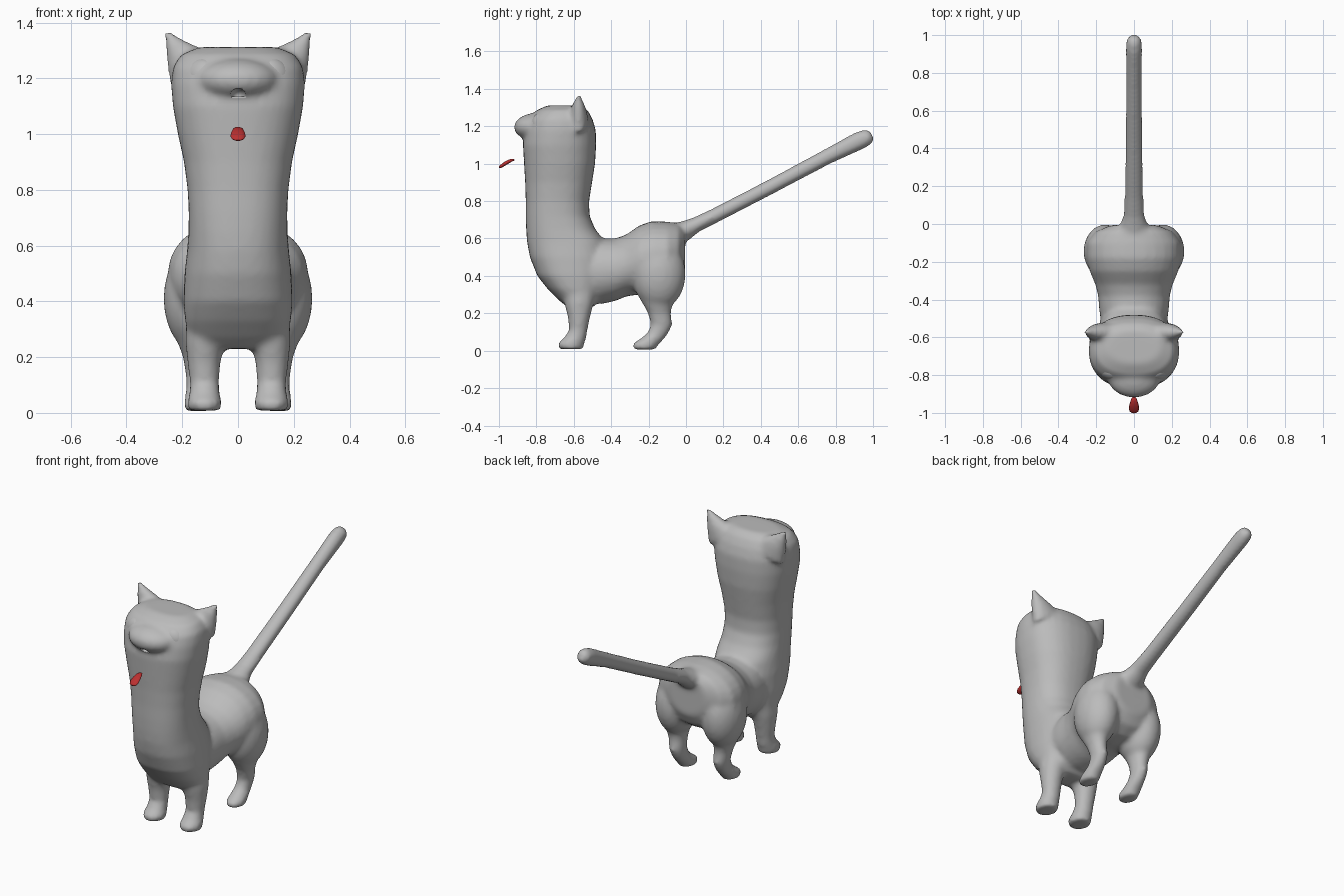
import bpy, bmesh, math
from mathutils import Vector, Matrix


def material(name, rgb):
    m = bpy.data.materials.new(name)
    m.diffuse_color = (*rgb, 1)
    return m


GREY = material("soft grey", (0.5, 0.5, 0.5))
RED = material("tongue red", (0.5, 0.03, 0.03))


def make_object(name, bm, mat):
    bmesh.ops.recalc_face_normals(bm, faces=bm.faces)
    for f in bm.faces:
        f.smooth = True
    me = bpy.data.meshes.new(name)
    bm.to_mesh(me)
    bm.free()
    me.materials.append(mat)
    ob = bpy.data.objects.new(name, me)
    bpy.context.collection.objects.link(ob)
    return ob


def loft(bm, rings, n=24, power=2.0):
    """Closed tube through rings of (centre, half axis u, half axis v)."""
    loops = []
    for c, u, v in rings:
        loop = []
        for i in range(n):
            a = 2 * math.pi * i / n
            cu, sv = math.cos(a), math.sin(a)
            p = Vector(c) + Vector(u) * math.copysign(abs(cu) ** (2 / power), cu) \
                + Vector(v) * math.copysign(abs(sv) ** (2 / power), sv)
            loop.append(bm.verts.new(p))
        loops.append(loop)
    faces = [bm.faces.new(loops[0]), bm.faces.new(loops[-1])]
    for a, b in zip(loops, loops[1:]):
        for i in range(n):
            j = (i + 1) % n
            faces.append(bm.faces.new((a[i], a[j], b[j], b[i])))
    bmesh.ops.recalc_face_normals(bm, faces=faces)


def ball(bm, centre, radii, rot=Matrix.Identity(4)):
    m = Matrix.Translation(centre) @ rot @ Matrix.Diagonal((*radii, 1))
    bmesh.ops.create_uvsphere(bm, u_segments=28, v_segments=16, radius=1, matrix=m)


body = bmesh.new()

# Chest, neck and head column: height, front y, back y, half width
column = [(0.23, -0.63, -0.50, 0.13), (0.27, -0.68, -0.46, 0.175), (0.33, -0.74, -0.44, 0.19),
          (0.40, -0.795, -0.42, 0.196), (0.50, -0.835, -0.41, 0.192), (0.58, -0.85, -0.43, 0.183),
          (0.65, -0.855, -0.485, 0.178), (0.72, -0.857, -0.515, 0.177), (0.80, -0.857, -0.518, 0.181),
          (0.90, -0.86, -0.502, 0.194), (1.00, -0.866, -0.486, 0.216), (1.10, -0.872, -0.48, 0.234),
          (1.18, -0.86, -0.482, 0.240), (1.24, -0.84, -0.50, 0.234), (1.285, -0.80, -0.525, 0.205),
          (1.312, -0.74, -0.56, 0.14)]
loft(body, [((0, (f + b) / 2, z), (w, 0, 0), (0, (b - f) / 2, 0)) for z, f, b, w in column], 32, 2.35)

# Muzzle
ball(body, (0, -0.80, 1.195), (0.145, 0.12, 0.076))

# Back and rump: y, bottom z, top z, half width
torso = [(-0.62, 0.27, 0.58, 0.16), (-0.45, 0.25, 0.60, 0.185), (-0.38, 0.265, 0.60, 0.19),
         (-0.32, 0.29, 0.62, 0.205), (-0.25, 0.30, 0.67, 0.235), (-0.18, 0.30, 0.694, 0.252),
         (-0.10, 0.31, 0.69, 0.25), (-0.04, 0.35, 0.68, 0.205), (-0.005, 0.42, 0.655, 0.12)]
loft(body, [((0, y, (a + b) / 2), (w, 0, 0), (0, 0, (b - a) / 2)) for y, a, b, w in torso], 28, 2.1)

# Tail: y, z, half width, half thickness
tail = [(-0.08, 0.61, 0.11, 0.07), (-0.01, 0.64, 0.075, 0.055), (0.05, 0.672, 0.055, 0.042),
        (0.15, 0.72, 0.05, 0.04), (0.45, 0.875, 0.046, 0.04), (0.75, 1.035, 0.042, 0.042),
        (0.93, 1.125, 0.044, 0.05), (0.975, 1.145, 0.04, 0.044), (0.995, 1.155, 0.022, 0.024)]
loft(body, [((0, y, z), (w, 0, 0), (0, -0.47 * t, 0.88 * t)) for y, z, w, t in tail], 16)

for s in (-1, 1):
    # Front legs: x, y, z, half width, half depth
    leg = [(0.105, -0.57, 0.36, 0.08, 0.10), (0.118, -0.572, 0.25, 0.071, 0.078),
           (0.122, -0.572, 0.18, 0.060, 0.060), (0.120, -0.576, 0.11, 0.053, 0.049),
           (0.120, -0.592, 0.07, 0.055, 0.060), (0.120, -0.615, 0.04, 0.062, 0.072),
           (0.120, -0.614, 0.008, 0.058, 0.064)]
    loft(body, [((s * x, y, z), (w, 0, 0), (0, d, 0)) for x, y, z, w, d in leg], 20)

    # Haunch and hind leg
    ball(body, (s * 0.152, -0.145, 0.41), (0.115, 0.143, 0.19))
    hind = [(0.16, -0.15, 0.36, 0.085, 0.13), (0.158, -0.155, 0.27, 0.065, 0.088),
            (0.150, -0.142, 0.20, 0.048, 0.062), (0.145, -0.130, 0.14, 0.043, 0.058),
            (0.143, -0.150, 0.095, 0.043, 0.057), (0.143, -0.185, 0.06, 0.047, 0.066),
            (0.143, -0.217, 0.035, 0.052, 0.073), (0.143, -0.222, 0.006, 0.046, 0.058)]
    loft(body, [((s * x, y, z), (w, 0, 0), (0, d, 0)) for x, y, z, w, d in hind], 20)

    # Ears: x, y, z, half breadth, half thickness
    ear = [(0.155, -0.575, 1.22, 0.105, 0.055), (0.195, -0.575, 1.275, 0.068, 0.046),
           (0.225, -0.575, 1.315, 0.040, 0.032), (0.246, -0.573, 1.348, 0.020, 0.018),
           (0.260, -0.571, 1.372, 0.008, 0.008)]
    loft(body, [((s * x, y, z), (s * 0.84 * w, 0, -0.54 * w), (0, t, 0)) for x, y, z, w, t in ear], 16)

cat = make_object("body", body, GREY)
remesh = cat.modifiers.new("blend parts", 'REMESH')
remesh.mode = 'VOXEL'
remesh.voxel_size = 0.0125
remesh.use_smooth_shade = True
smooth = cat.modifiers.new("soften joins", 'SMOOTH')
smooth.factor = 0.5
smooth.iterations = 9

# Mouth opening: half oval with a flat lower edge
bm = bmesh.new()
ball(bm, (0, -0.90, 1.136), (0.029, 0.05, 0.028))
cut = bmesh.ops.bisect_plane(bm, geom=bm.verts[:] + bm.edges[:] + bm.faces[:],
                             plane_co=(0, 0, 1.134), plane_no=(0, 0, -1), clear_outer=True)
bmesh.ops.holes_fill(bm, edges=[e for e in bm.edges if e.is_boundary])
cutter = make_object("mouth_cutter", bm, GREY)
cutter.hide_render = True
cutter.hide_set(True)
mouth = cat.modifiers.new("mouth", 'BOOLEAN')
mouth.operation = 'DIFFERENCE'
mouth.object = cutter

# Eyes: flattened tilted domes facing forward and outward
for s, side in ((-1, "left"), (1, "right")):
    bm = bmesh.new()
    rot = Matrix.Rotation(s * math.radians(32), 4, 'Z') @ Matrix.Rotation(math.radians(-18), 4, 'X') \
        @ Matrix.Rotation(s * math.radians(35), 4, 'Y')
    ball(bm, (s * 0.138, -0.785, 1.22), (0.058, 0.034, 0.050), rot)
    make_object(side + "_eye", bm, GREY)

# Tongue: flat tapering tip that slopes down and forward
bm = bmesh.new()
tongue = [(-0.918, 1.022, 0.010, 0.005), (-0.935, 1.018, 0.018, 0.008), (-0.96, 1.005, 0.025, 0.010),
          (-0.98, 0.992, 0.027, 0.009), (-0.993, 0.983, 0.022, 0.007), (-1.0, 0.979, 0.012, 0.004)]
loft(bm, [((0, y, z), (w, 0, 0), (0, -0.5 * t, 0.87 * t)) for y, z, w, t in tongue], 12)
make_object("tongue", bm, RED)
